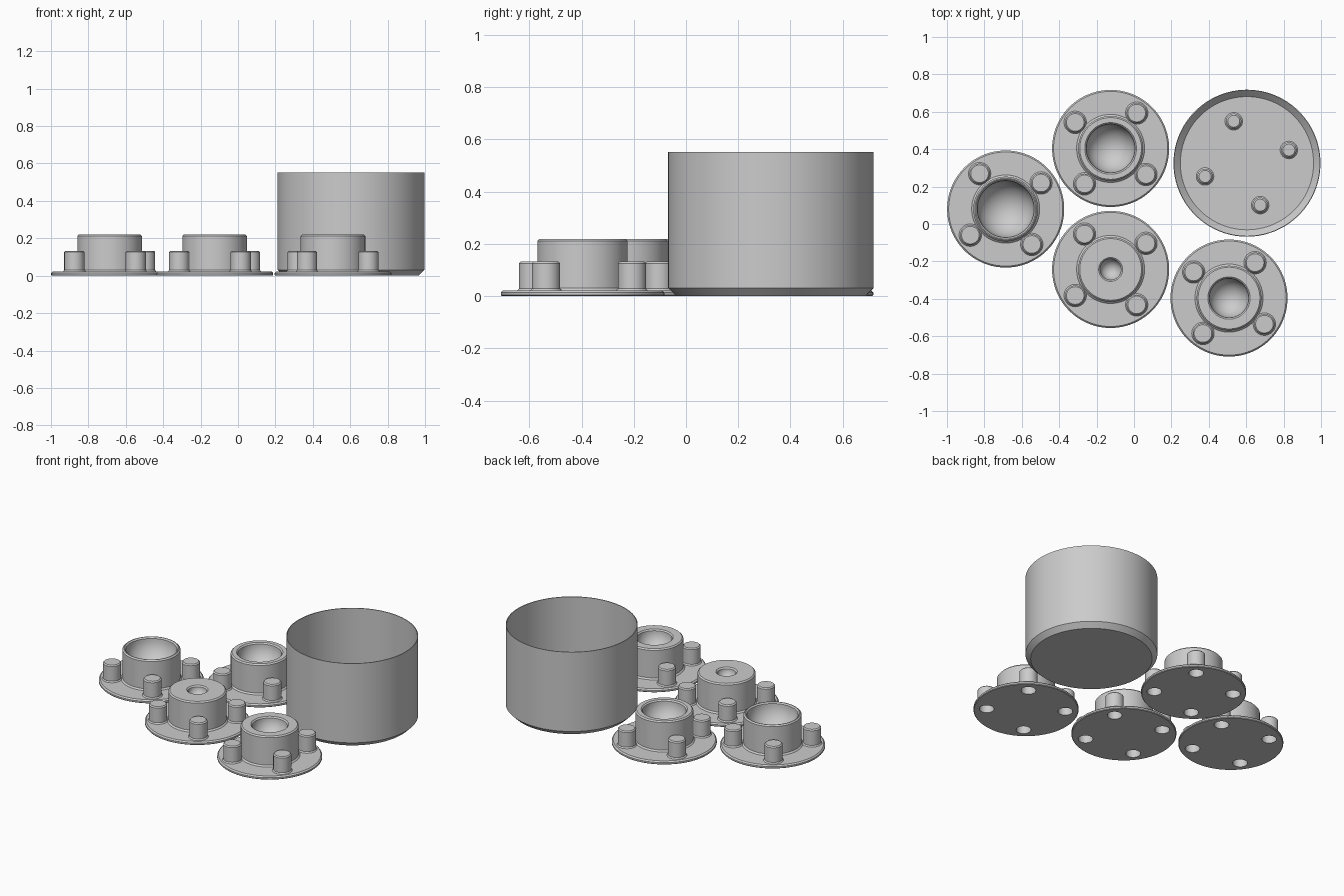
import bpy, bmesh
from math import sin, cos, pi, radians

cube = bpy.data.objects.get("Cube")
if cube:
    bpy.data.objects.remove(cube)

grey = bpy.data.materials.new("light grey")
grey.use_nodes = True
grey.diffuse_color = (0.6, 0.6, 0.6, 1)
grey.node_tree.nodes["Principled BSDF"].inputs["Base Color"].default_value = (0.6, 0.6, 0.6, 1)


def lathe(name, profile, centre, segments=96):
    """Revolve an axis-to-axis (radius, z) profile into a closed solid."""
    bm = bmesh.new()
    rings = []
    for r, z in profile:
        if r < 1e-6:
            rings.append([bm.verts.new((0, 0, z))] * segments)
        else:
            rings.append([bm.verts.new((r * cos(2 * pi * i / segments),
                                        r * sin(2 * pi * i / segments), z))
                          for i in range(segments)])
    for a, b in zip(rings, rings[1:]):
        for i in range(segments):
            j = (i + 1) % segments
            bm.faces.new(list(dict.fromkeys((a[i], a[j], b[j], b[i]))))
    bmesh.ops.recalc_face_normals(bm, faces=bm.faces)
    mesh = bpy.data.meshes.new(name)
    bm.to_mesh(mesh)
    bm.free()
    mesh.materials.append(grey)
    obj = bpy.data.objects.new(name, mesh)
    obj.location = (centre[0], centre[1], 0)
    bpy.context.collection.objects.link(obj)
    return obj


def combine(body, tool, operation):
    """Apply a boolean and drop the tool object."""
    bpy.context.view_layer.update()
    mod = body.modifiers.new("boolean", 'BOOLEAN')
    mod.operation, mod.solver, mod.object = operation, 'EXACT', tool
    with bpy.context.temp_override(object=body, active_object=body):
        bpy.ops.object.modifier_apply(modifier=mod.name)
    bpy.data.objects.remove(tool)


def finish(obj):
    bpy.ops.object.select_all(action='DESELECT')
    obj.select_set(True)
    bpy.context.view_layer.objects.active = obj
    bpy.ops.object.shade_smooth_by_angle(angle=radians(30))


def around(centre, angle, radius=0.235):
    """Four evenly spaced positions on a circle."""
    return [(centre[0] + radius * cos(radians(angle) + k * pi / 2),
             centre[1] + radius * sin(radians(angle) + k * pi / 2)) for k in range(4)]


# Profiles shared by the repeated posts
POST = [(0, 0.01), (0.06, 0.01), (0.06, 0.022), (0.054, 0.03), (0.054, 0.126),
        (0.047, 0.133), (0, 0.133)]
SOCKET = [(0, -0.02), (0.044, -0.02), (0.044, 0.115), (0, 0.115)]
PEG = [(0, 0.006), (0.047, 0.006), (0.047, 0.012), (0.041, 0.018), (0.041, 0.09),
       (0.032, 0.1), (0, 0.1)]


def ball_seat(name, centre, bore, angle):
    """Flanged disc with a hub, a round-bottomed bore and four socketed posts."""
    top, lip = 0.22, 0.008
    profile = [(0, 0), (0.309, 0), (0.313, 0.004), (0.313, 0.014), (0.305, 0.022),
               (0.182, 0.022), (0.173, 0.031), (0.173, top - lip), (0.165, top),
               (bore + lip, top)]
    steps = 14
    profile += [(bore * cos(pi / 2 * i / steps), top - lip - bore * sin(pi / 2 * i / steps))
                for i in range(steps)]
    profile.append((0, top - lip - bore))
    body = lathe(name, profile, centre)
    for spot in around(centre, angle):
        combine(body, lathe("post", POST, spot, 40), 'UNION')
    for spot in around(centre, angle):
        combine(body, lathe("socket", SOCKET, spot, 40), 'DIFFERENCE')
    finish(body)


ball_seat("extra_large_seat", (-0.686, 0.08), 0.152, 36.4)
ball_seat("large_seat", (-0.125, 0.404), 0.130, 53.6)
ball_seat("medium_seat", (0.508, -0.396), 0.105, 53.6)
ball_seat("small_seat", (-0.125, -0.243), 0.056, 36.4)

# Thin-walled open cup with a chamfered foot and four pegs on its floor
cup_centre = (0.604, 0.325)
finish(lathe("cup", [(0, 0), (0.362, 0), (0.393, 0.031), (0.393, 0.553), (0.388, 0.553),
                     (0.388, 0.042), (0.356, 0.01), (0, 0.01)], cup_centre, 128))
for n, spot in enumerate(around(cup_centre, 17.5), 1):
    finish(lathe(f"cup_peg_{n}", PEG, spot, 40))
